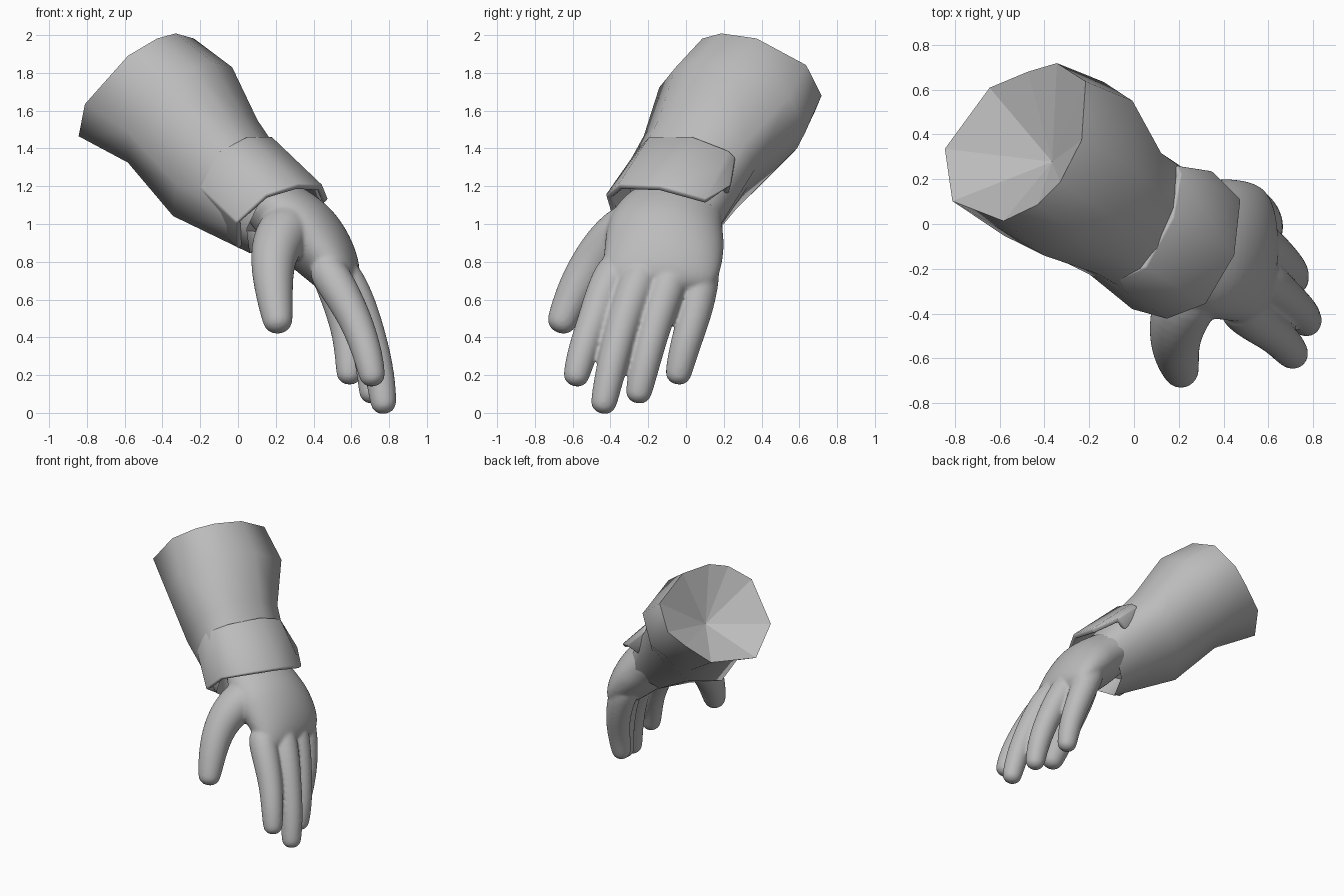
import bpy, bmesh
from math import sin, cos, radians, pi
from mathutils import Vector

if "Cube" in bpy.data.objects:
    bpy.data.objects.remove(bpy.data.objects["Cube"])

grey = bpy.data.materials.new("plain grey")
grey.use_nodes = True
COLOUR = (0.5, 0.5, 0.5, 1)
grey.diffuse_color = COLOUR
grey.node_tree.nodes["Principled BSDF"].inputs["Base Color"].default_value = COLOUR

# Forearm frame: along the arm, towards the back of the hand, towards the thumb
ORIGIN = Vector((-0.53, 0.38, 1.74))
ALONG = Vector((0.66, -0.41, -0.63)).normalized()
DORSAL = Vector((0.69, 0, 0.72)).normalized()
THUMB = ALONG.cross(DORSAL)


def arm(s, p, q):
    return ORIGIN + ALONG * s + DORSAL * p + THUMB * q


def loft(bm, rings, cap_start=True, cap_end=True):
    """Skin a list of closed rings of points."""
    loops = [[bm.verts.new(p) for p in ring] for ring in rings]
    n = len(loops[0])
    for a, b in zip(loops, loops[1:]):
        for i in range(n):
            j = (i + 1) % n
            bm.faces.new((a[i], a[j], b[j], b[i]))
    if cap_start:
        bm.faces.new(loops[0][::-1])
    if cap_end:
        bm.faces.new(loops[-1])
    return loops


def finish(name, bm, angle=40):
    bmesh.ops.recalc_face_normals(bm, faces=bm.faces)
    mesh = bpy.data.meshes.new(name)
    bm.to_mesh(mesh)
    bm.free()
    mesh.materials.append(grey)
    ob = bpy.data.objects.new(name, mesh)
    bpy.context.collection.objects.link(ob)
    bpy.ops.object.select_all(action='DESELECT')
    ob.select_set(True)
    bpy.context.view_layer.objects.active = ob
    bpy.ops.object.shade_smooth_by_angle(angle=radians(angle))
    return ob


# Sleeve: flared tube with a hollow faceted cone at the open end
ANGLES = [172, 130, 79, 50, 29, -2, -45, -77, -101, -135]
BULGE = [1, 1, 1, 1, 1, 1, 1.08, 1, 0.87, 0.9]


def sleeve_ring(s, tilt, up, down, thumb, pinky):
    ring = []
    for a, k in zip(map(radians, ANGLES), BULGE):
        c, d = k * cos(a), k * sin(a)
        ring.append(arm(s + tilt * c, c * (up if c > 0 else down), d * (thumb if d > 0 else pinky)))
    return ring


bm = bmesh.new()
loops = loft(bm, [
    sleeve_ring(0.015, 0.03, 0.38, 0.42, 0.40, 0.39),
    sleeve_ring(0.31, 0.01, 0.41, 0.34, 0.44, 0.43),
    sleeve_ring(0.67, -0.03, 0.30, 0.38, 0.37, 0.29),
    sleeve_ring(1.13, -0.04, 0.21, 0.24, 0.35, 0.29),
    sleeve_ring(1.02, 0, 0.18, 0.20, 0.30, 0.25),
], cap_start=False)
hub = bm.verts.new(arm(0.25, 0, 0))
rim = loops[0]
for i in range(len(rim)):
    bm.faces.new((rim[i - 1], rim[i], hub))
sleeve = finish("sleeve", bm, 62)
for face in sleeve.data.polygons:
    if len(face.vertices) == 3:
        face.use_smooth = False

# Wrist band: bent plate around the back of the wrist and the thumb side
# each entry: dorsal, thumbward at upper and lower edge, upper edge, lower edge
BAND = [(0.13, -0.20, -0.24, 0.80, 0.96), (0.21, -0.20, -0.27, 0.77, 0.98), (0.24, -0.17, -0.22, 0.77, 1.16),
        (0.27, 0.03, 0.03, 0.78, 1.20), (0.19, 0.26, 0.26, 0.79, 1.20), (0.04, 0.34, 0.35, 0.77, 1.15),
        (-0.16, 0.28, 0.32, 0.77, 1.12), (-0.25, 0.06, 0.08, 0.82, 1.12)]
bm = bmesh.new()
edge = [(bm.verts.new(arm(s0, p, q0)), bm.verts.new(arm(s1, p, q1))) for p, q0, q1, s0, s1 in BAND]
for (a, b), (c, d) in zip(edge, edge[1:]):
    bm.faces.new((a, b, d, c))
band = finish("wrist_band", bm)
solid = band.modifiers.new("thickness", 'SOLIDIFY')
solid.thickness = 0.035
solid.offset = 0
bevel = band.modifiers.new("rounded_lip", 'BEVEL')
bevel.width = 0.012
bevel.segments = 2
bevel.angle_limit = radians(50)

# Hand: palm and fingers fused into one smooth skin
bm = bmesh.new()


def oval(centre, n, w, thick, wide, sides=20):
    return [Vector(centre) + n * thick * cos(2 * pi * i / sides) + w * wide * sin(2 * pi * i / sides)
            for i in range(sides)]


def digit(points, radii):
    """Tapered tube with a rounded tip."""
    pts = [Vector(p) for p in points]
    rings = []
    for i, (p, r) in enumerate(zip(pts, radii)):
        t = (pts[min(i + 1, len(pts) - 1)] - pts[max(i - 1, 0)]).normalized()
        w = t.cross(Vector((1, 0, 0.4))).normalized()
        n = w.cross(t)
        rings.append(oval(p, n, w, r, r, 14))
    for a in (30, 55, 75):
        k = radians(a)
        rings.append(oval(p + t * r * 0.85 * sin(k), n, w, r * cos(k), r * cos(k), 14))
    loft(bm, rings)


PALM = [((0.08, -0.02, 1.20), 0.14, 0.24), ((0.28, -0.11, 1.03), 0.19, 0.30),
        ((0.38, -0.11, 0.93), 0.19, 0.32), ((0.475, -0.12, 0.82), 0.165, 0.32),
        ((0.55, -0.14, 0.71), 0.125, 0.31), ((0.58, -0.17, 0.64), 0.08, 0.25)]
normal = Vector((0.78, 0, 0.62)).normalized()
across = Vector((-0.06, -1, 0.06)).normalized()
loft(bm, [oval(c, normal, across, t, w) for c, t, w in PALM])

FINGERS = {
    "index": [(0.43, -0.34, 0.82), (0.54, -0.43, 0.65), (0.63, -0.49, 0.48), (0.685, -0.55, 0.32), (0.71, -0.58, 0.20)],
    "middle": [(0.50, -0.20, 0.80), (0.61, -0.28, 0.64), (0.69, -0.345, 0.44), (0.75, -0.40, 0.22), (0.77, -0.435, 0.055)],
    "ring": [(0.50, -0.05, 0.80), (0.59, -0.11, 0.64), (0.66, -0.17, 0.45), (0.705, -0.22, 0.25), (0.71, -0.25, 0.11)],
    "little": [(0.44, 0.08, 0.86), (0.52, 0.075, 0.66), (0.57, 0.035, 0.48), (0.59, -0.01, 0.34), (0.59, -0.04, 0.21)],
}
for path in FINGERS.values():
    digit(path, [0.11, 0.102, 0.089, 0.082, 0.073])
digit([(0.30, -0.22, 1.02), (0.21, -0.38, 0.92), (0.18, -0.50, 0.79), (0.19, -0.59, 0.64), (0.21, -0.655, 0.49)],
      [0.155, 0.145, 0.12, 0.103, 0.084])

hand = finish("hand", bm, 180)
rounding = hand.modifiers.new("rounding", 'SUBSURF')
rounding.levels = rounding.render_levels = 2
skin = hand.modifiers.new("fused_skin", 'REMESH')
skin.mode = 'VOXEL'
skin.voxel_size = 0.011
skin.use_smooth_shade = True
relax = hand.modifiers.new("soft_joints", 'SMOOTH')
relax.factor = 0.5
relax.iterations = 8
